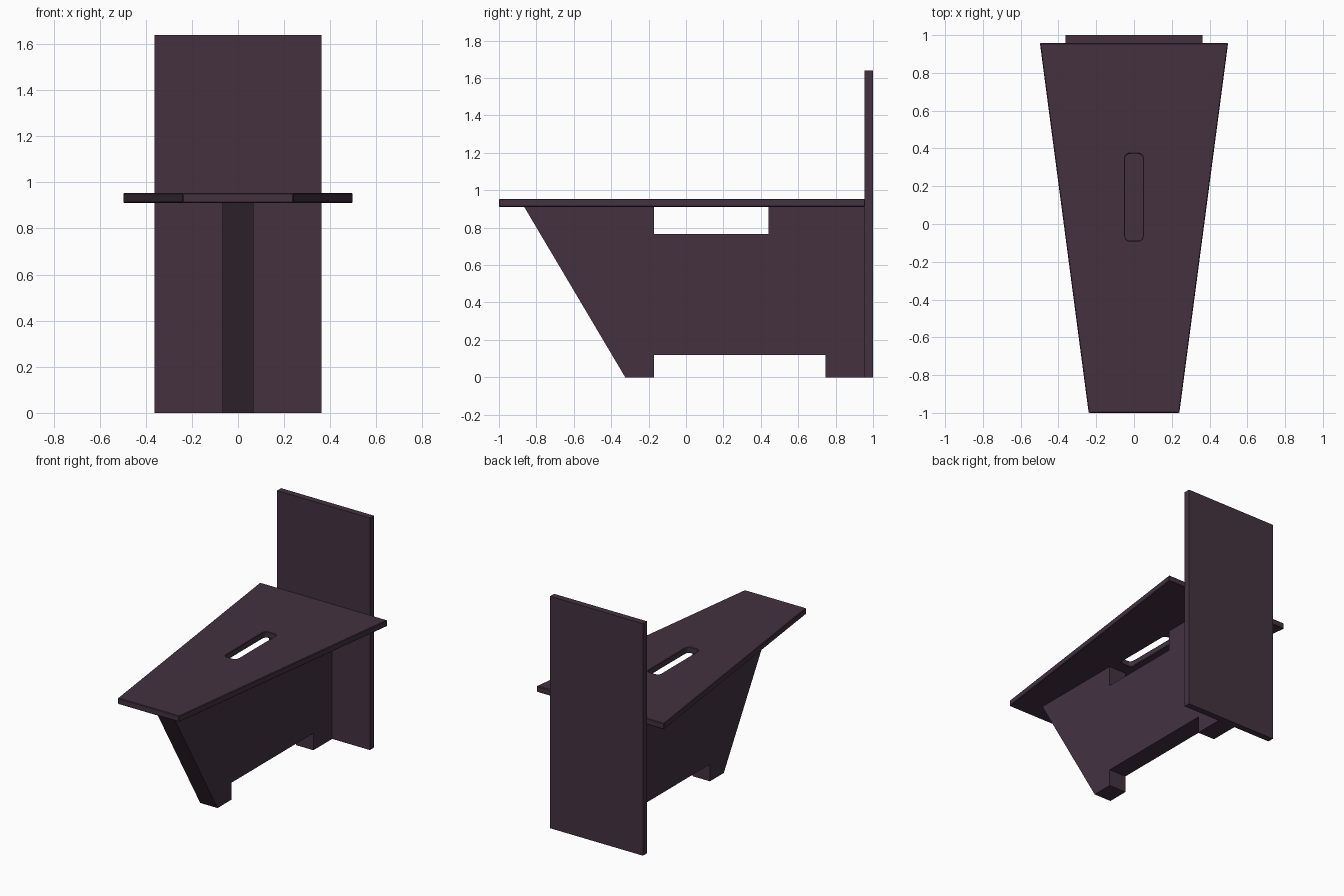
import bpy, bmesh, math
from mathutils import Vector

if "Cube" in bpy.data.objects:
    bpy.data.objects.remove(bpy.data.objects["Cube"])

mat = bpy.data.materials.new("dark_plum_wood")
mat.diffuse_color = (0.056, 0.031, 0.051, 1)
mat.use_nodes = True
mat.node_tree.nodes["Principled BSDF"].inputs["Base Color"].default_value = mat.diffuse_color


def board(name, loops, push):
    """Fill outline loops (later loops are holes) and extrude by the push vector."""
    bm = bmesh.new()
    edges = []
    for loop in loops:
        vs = [bm.verts.new(p) for p in loop]
        edges += [bm.edges.new((vs[i - 1], vs[i])) for i in range(len(vs))]
    bmesh.ops.triangle_fill(bm, edges=edges, use_beauty=True,
                            normal=Vector(push).normalized())
    ext = bmesh.ops.extrude_face_region(bm, geom=bm.faces[:], use_keep_orig=True)
    moved = [g for g in ext["geom"] if isinstance(g, bmesh.types.BMVert)]
    bmesh.ops.translate(bm, verts=moved, vec=push)
    bmesh.ops.recalc_face_normals(bm, faces=bm.faces[:])
    mesh = bpy.data.meshes.new(name)
    bm.to_mesh(mesh)
    bm.free()
    mesh.materials.append(mat)
    ob = bpy.data.objects.new(name, mesh)
    bpy.context.collection.objects.link(ob)
    return ob


def rounded_slot(hx, y0, y1, r, z, n=5):
    pts = []
    corners = [(hx - r, y1 - r), (r - hx, y1 - r), (r - hx, y0 + r), (hx - r, y0 + r)]
    for k, (cx, cy) in enumerate(corners):
        for i in range(n + 1):
            a = math.pi / 2 * (k + i / n)
            pts.append((cx + r * math.cos(a), cy + r * math.sin(a), z))
    return pts


# Upright back panel
board("back_panel", [[(-0.363, 0.955, 0), (0.363, 0.955, 0),
                      (0.363, 0.955, 1.64), (-0.363, 0.955, 1.64)]], (0, 0.045, 0))

# Tapered seat with hand slot and slightly eased edges
zs = 0.911
seat = board("seat", [[(-0.24, -1, zs), (0.24, -1, zs), (0.498, 0.957, zs), (-0.498, 0.957, zs)],
                      rounded_slot(0.048, -0.088, 0.372, 0.027, zs)], (0, 0, 0.043))
bev = seat.modifiers.new("eased_edges", "BEVEL")
bev.width = 0.004
bev.segments = 1
bev.limit_method = 'ANGLE'

# Central support with feet, top notch and raked front edge
profile = [(-0.865, 0.911), (-0.325, 0), (-0.17, 0), (-0.17, 0.12), (0.745, 0.12), (0.745, 0),
           (0.955, 0), (0.955, 0.911), (0.442, 0.911), (0.442, 0.765), (-0.17, 0.765), (-0.17, 0.911)]
board("centre_support", [[(-0.068, y, z) for y, z in profile]], (0.136, 0, 0))
